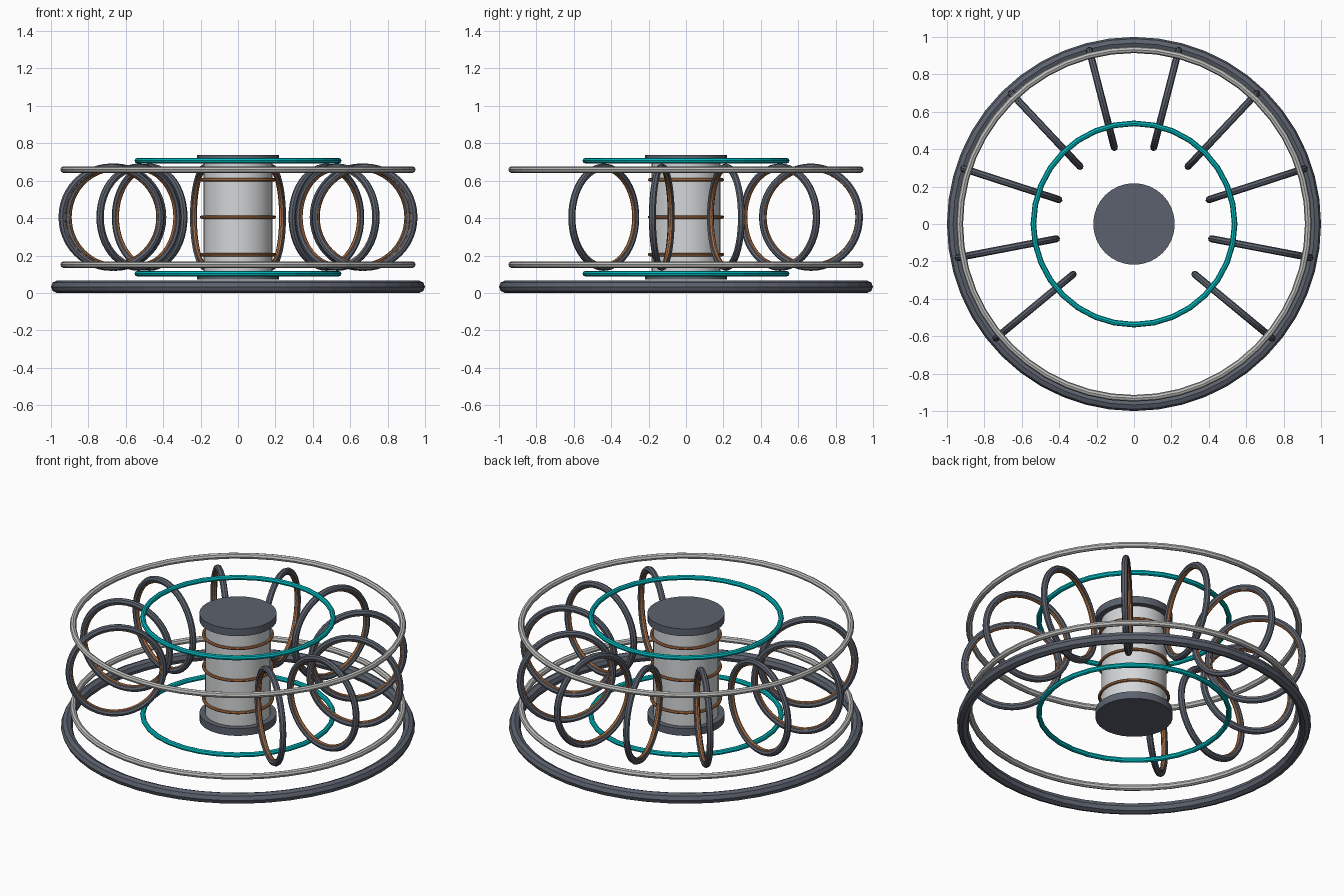
import bpy
from math import radians, cos, sin

cube = bpy.data.objects.get("Cube")
if cube:
    bpy.data.objects.remove(cube, do_unlink=True)


def material(name, r, g, b):
    m = bpy.data.materials.new(name)
    m.use_nodes = True
    m.diffuse_color = (r, g, b, 1)
    m.node_tree.nodes["Principled BSDF"].inputs["Base Color"].default_value = (r, g, b, 1)
    return m


SLATE = material("slate", 0.105, 0.12, 0.155)
SILVER = material("silver", 0.52, 0.52, 0.51)
PALE = material("pale_grey", 0.66, 0.67, 0.68)
CYAN = material("cyan", 0.0, 0.48, 0.51)
COPPER = material("copper", 0.44, 0.18, 0.07)


def ring(name, mat, radius, tube, loc, rot=(0, 0, 0), sides=48):
    bpy.ops.mesh.primitive_torus_add(
        major_radius=radius, minor_radius=tube, major_segments=sides,
        minor_segments=8, location=loc, rotation=rot)
    ob = bpy.context.object
    ob.name = name
    ob.data.materials.append(mat)
    return ob


def cylinder(name, mat, radius, low, high):
    bpy.ops.mesh.primitive_cylinder_add(
        vertices=32, radius=radius, depth=high - low, location=(0, 0, (low + high) / 2))
    ob = bpy.context.object
    ob.name = name
    ob.data.materials.append(mat)
    bpy.ops.object.shade_smooth_by_angle()
    return ob


MID = 0.405  # height of the coil centres

# Base and horizontal hoops, in pairs above and below the middle
ring("base_ring", SLATE, 0.967, 0.033, (0, 0, 0.033))
for side, sign in (("upper", 1), ("lower", -1)):
    ring(side + "_outer_hoop", SILVER, 0.932, 0.018, (0, 0, MID + sign * 0.254))
    ring(side + "_inner_hoop", CYAN, 0.538, 0.015, (0, 0, MID + sign * 0.302), sides=32)

# Central column with end caps and copper bands
cylinder("column", PALE, 0.185, 0.09, 0.72)
cylinder("top_cap", SLATE, 0.218, MID + 0.288, MID + 0.333)
cylinder("bottom_cap", SLATE, 0.218, MID - 0.333, MID - 0.288)
for i in range(3):
    ring(f"column_band_{i + 1}", COPPER, 0.195, 0.009, (0, 0, MID + 0.2 * (i - 1)), sides=32)

# Ten upright coils fanned around the back, leaving a gap at the front
for i in range(10):
    a = radians(-39.6 + 28.8 * i)
    loc = (0.69 * cos(a), 0.69 * sin(a), MID)
    rot = (radians(90), 0, a)
    ring(f"coil_{i + 1}", SLATE, 0.268, 0.019, loc, rot)
    ring(f"coil_winding_{i + 1}", COPPER, 0.257, 0.012, loc, rot)
